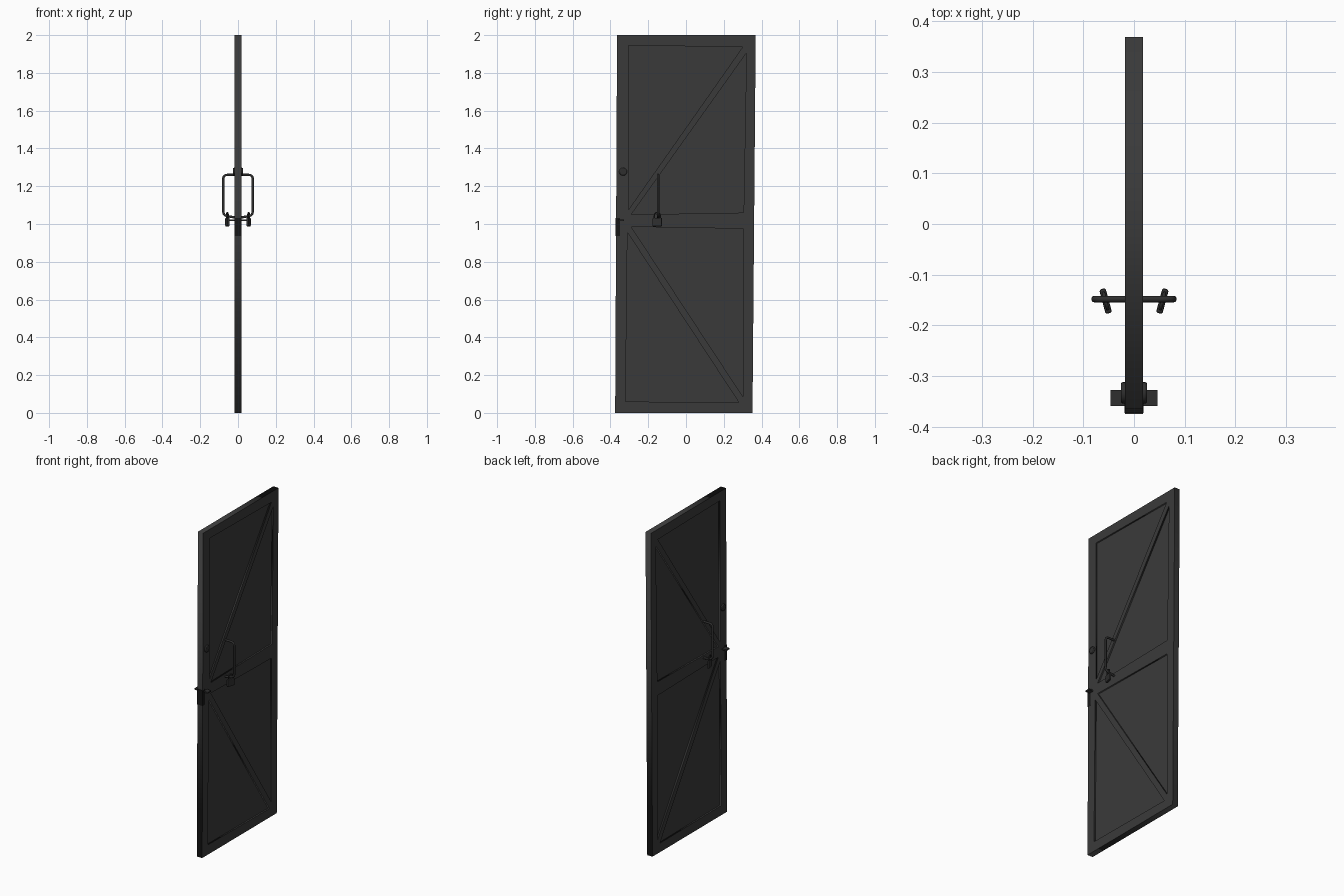
import bpy, math
from mathutils import Matrix, Vector

cube = bpy.data.objects.get("Cube")
if cube:
    bpy.data.objects.remove(cube, do_unlink=True)


def material(name, value):
    m = bpy.data.materials.new(name)
    m.use_nodes = True
    color = (value, value, value, 1)
    m.diffuse_color = color
    m.node_tree.nodes["Principled BSDF"].inputs["Base Color"].default_value = color
    return m


PAINT = material("charcoal paint", 0.042)
IRON = material("dark iron", 0.028)
BLACK = material("black steel", 0.008)


def to_mesh(obj, smooth):
    bpy.ops.object.select_all(action="DESELECT")
    obj.select_set(True)
    bpy.context.view_layer.objects.active = obj
    bpy.ops.object.convert(target="MESH")
    if smooth:
        bpy.ops.object.shade_smooth_by_angle(angle=math.radians(40))


def curve(name, loops, mat, cyclic, dims):
    data = bpy.data.curves.new(name, "CURVE")
    data.dimensions = dims
    for pts in loops:
        s = data.splines.new("POLY")
        s.points.add(len(pts) - 1)
        for p, co in zip(s.points, pts):
            p.co = (*co, 1) if len(co) == 3 else (*co, 0, 1)
        s.use_cyclic_u = cyclic
    data.materials.append(mat)
    obj = bpy.data.objects.new(name, data)
    bpy.context.collection.objects.link(obj)
    return obj


def tube(name, pts, radius, mat):
    obj = curve(name, [pts], mat, False, "3D")
    obj.data.bevel_depth = radius
    obj.data.bevel_resolution = 3
    obj.data.use_fill_caps = True
    to_mesh(obj, True)
    return obj


def slab(name, loops, half, mat):
    """Extruded outline with holes, drawn in y and z."""
    obj = curve(name, loops, mat, True, "2D")
    obj.data.fill_mode = "BOTH"
    obj.data.extrude = half
    # outline x, y, z become world y, z, x
    obj.matrix_world = Matrix(((0, 0, 1, 0), (1, 0, 0, 0), (0, 1, 0, 0), (0, 0, 0, 1)))
    to_mesh(obj, False)
    return obj


def box(name, center, size, mat, turn=0, bevel=0):
    bpy.ops.mesh.primitive_cube_add(size=1, location=center, rotation=(0, 0, turn))
    obj = bpy.context.object
    obj.name = name
    obj.scale = size
    bpy.ops.object.transform_apply(location=False, rotation=False, scale=True)
    obj.data.materials.append(mat)
    if bevel:
        b = obj.modifiers.new("edge", "BEVEL")
        b.width, b.segments = bevel, 2
    return obj


# Door frame with braces: a slightly crooked outline with four openings
outline = [(-0.375, 0), (0.352, 0), (0.369, 2), (-0.365, 2)]
openings = [
    [(-0.305, 1.945), (0.30, 1.937), (-0.305, 1.075)],
    [(0.32, 1.905), (0.305, 1.06), (-0.29, 1.05)],
    [(-0.29, 0.985), (0.302, 0.975), (0.302, 0.085)],
    [(-0.31, 0.955), (-0.32, 0.06), (0.28, 0.055)],
]
slab("door_frame", [outline] + openings, 0.018, PAINT)

# Recessed panels
slab("door_panel", [[(-0.34, 0.03), (0.33, 0.03), (0.34, 1.97), (-0.34, 1.97)]], 0.009, PAINT)


def rounded(corners, radius):
    """Round the inner corners of a path."""
    pts = [Vector(c) for c in corners]
    out = [pts[0]]
    for a, b, c in zip(pts, pts[1:], pts[2:]):
        p = b + (a - b).normalized() * radius
        q = b + (c - b).normalized() * radius
        for i in range(6):
            t = i / 5
            out.append(p * (1 - t) ** 2 + b * 2 * t * (1 - t) + q * t ** 2)
    return out + [pts[-1]]


HY = -0.148
for side, label in ((1, "left"), (-1, "right")):
    # Pull handle
    path = [(0.012, HY, 1.26), (0.078, HY, 1.26), (0.078, HY, 1.045), (0.012, HY, 1.034)]
    tube(label + "_handle", rounded([(side * x, y, z) for x, y, z in path], 0.022), 0.0065, IRON)

    # Padlock hanging from the handle
    turn = -side * math.radians(15)
    center = Vector((side * 0.056, -0.152, 1.01))
    box(label + "_padlock", center, (0.013, 0.05, 0.045), IRON, turn, 0.004)
    spin = Matrix.Rotation(turn, 3, "Z")
    arch = [(0, -0.016, 0.015), (0, -0.016, 0.035)]
    arch += [(0, -0.016 * math.cos(a), 0.035 + 0.016 * math.sin(a))
             for a in (math.pi * i / 8 for i in range(1, 8))]
    arch += [(0, 0.016, 0.035), (0, 0.016, 0.015)]
    tube(label + "_shackle", [center + spin @ Vector(p) for p in arch], 0.0035, IRON)

    # Lock cylinder above the latch
    bpy.ops.mesh.primitive_cylinder_add(vertices=24, radius=0.021, depth=0.012,
                                        location=(side * 0.02, -0.333, 1.277),
                                        rotation=(0, math.pi / 2, 0))
    knob = bpy.context.object
    knob.name = label + "_lock_cylinder"
    knob.data.materials.append(IRON)
    b = knob.modifiers.new("edge", "BEVEL")
    b.width, b.segments = 0.004, 2
    bpy.ops.object.shade_smooth_by_angle(angle=math.radians(40))

# Latch bar and edge plate
box("latch_bar", (0, -0.343, 1.02), (0.092, 0.032, 0.008), IRON)
box("edge_plate", (0, -0.361, 0.985), (0.038, 0.023, 0.095), BLACK)
